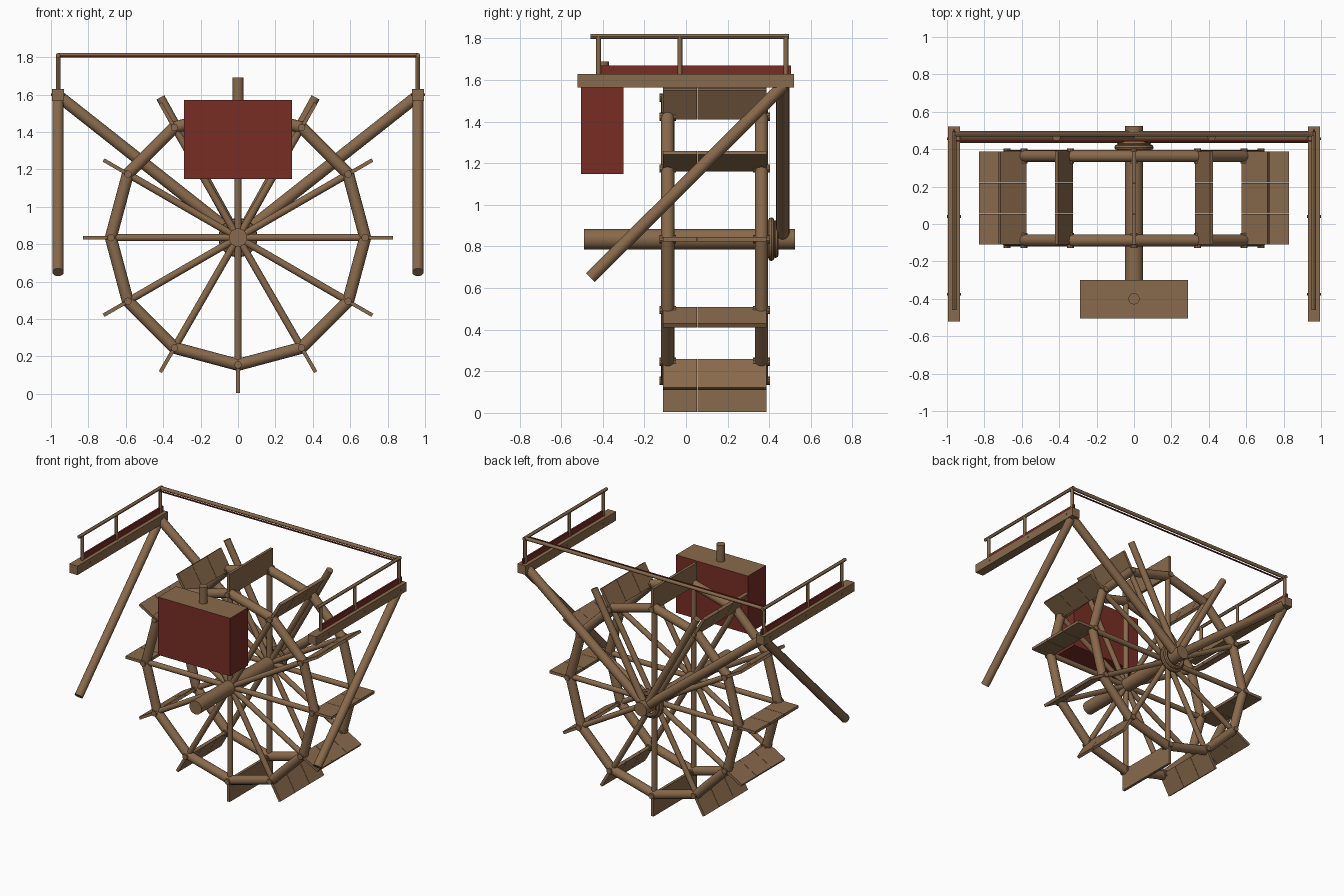
import bpy
from math import sin, cos, pi
from mathutils import Vector, Matrix

old = bpy.data.objects.get("Cube")
if old:
    bpy.data.objects.remove(old, do_unlink=True)


def material(name, rgb):
    m = bpy.data.materials.new(name)
    m.use_nodes = True
    m.diffuse_color = (*rgb, 1)
    m.node_tree.nodes["Principled BSDF"].inputs["Base Color"].default_value = (*rgb, 1)
    return m


WOOD = material("brown wood", (0.25, 0.143, 0.072))
RED = material("dark red paint", (0.19, 0.027, 0.018))


def box(name, lo, hi, mat=WOOD):
    lo, hi = Vector(lo), Vector(hi)
    bpy.ops.mesh.primitive_cube_add(size=1, location=(lo + hi) / 2)
    ob = bpy.context.object
    ob.name = name
    ob.scale = hi - lo
    bpy.ops.object.transform_apply(location=False, rotation=False, scale=True)
    ob.data.materials.append(mat)
    return ob


def rod(name, a, b, radius, sides=16):
    a, b = Vector(a), Vector(b)
    bpy.ops.mesh.primitive_cylinder_add(vertices=sides, radius=radius, depth=(b - a).length)
    ob = bpy.context.object
    ob.name = name
    ob.matrix_world = Matrix.Translation((a + b) / 2) @ \
        (b - a).to_track_quat('Z', 'Y').to_matrix().to_4x4()
    bpy.ops.object.shade_smooth_by_angle()
    ob.data.materials.append(WOOD)
    return ob


HUB = 0.835          # axle height
RING = 0.68          # rim radius
STEPS = 12


def polar(r, i, y):
    a = 2 * pi * i / STEPS
    return Vector((r * cos(a), y, HUB + r * sin(a)))


# Wheel: axle, two rims with spokes and joint pegs
rod("axle", (0, -0.49, HUB), (0, 0.525, HUB), 0.049, 24)
for side, y in (("front", -0.088), ("back", 0.363)):
    for i in range(STEPS):
        rod(side + "_rim_beam", polar(RING, i, y), polar(RING, i + 1, y), 0.032)
        rod(side + "_spoke", polar(0.03, i, y), polar(RING, i, y), 0.019)
        p = polar(RING, i, y)
        rod(side + "_joint_peg", p - Vector((0, 0.04, 0)), p + Vector((0, 0.04, 0)), 0.02, 10)

# Paddles: three planks each, standing radially
PLANKS = ((-0.11, 0.053), (0.055, 0.22), (0.222, 0.388))
for i in range(STEPS):
    for y0, y1 in PLANKS:
        plank = box("paddle_plank", (0.67, y0, -0.01), (0.83, y1, 0.01))
        turn = Matrix.Rotation(-2 * pi * i / STEPS, 4, 'Y')
        plank.matrix_world = Matrix.Translation((0, 0, HUB)) @ turn @ plank.matrix_world

# Rope collar on the axle behind the wheel
for y, r in ((0.41, 0.09), (0.43, 0.075)):
    bpy.ops.mesh.primitive_torus_add(major_radius=r, minor_radius=0.015, major_segments=24,
                                     minor_segments=8, location=(0, y, HUB),
                                     rotation=(pi / 2, 0, 0))
    collar = bpy.context.object
    collar.name = "axle_collar"
    collar.data.materials.append(WOOD)
    bpy.ops.object.shade_smooth_by_angle()

# Supports and railings on both sides
for s in (-1, 1):
    x = s * 0.962
    rod("back_support", (0, 0.465, HUB), (s * 0.95, 0.465, 1.585), 0.032)
    rod("back_strut", (0, 0.465, HUB), (s * 0.415, 0.465, 1.585), 0.024)
    rod("diagonal_brace", (x, -0.46, 0.65), (x, 0.47, 1.575), 0.03)
    box("side_beam", (x - 0.033, -0.522, 1.565), (x + 0.033, 0.52, 1.63))
    box("side_board", (x - 0.006, -0.43, 1.63), (x + 0.006, 0.505, 1.67), RED)
    rod("handrail", (x, -0.46, 1.81), (x, 0.495, 1.81), 0.012, 12)
    for y in (-0.42, -0.03, 0.48):
        rod("rail_post", (x, y, 1.62), (x, y, 1.81), 0.012, 12)
    for y in (-0.375, 0.04, 0.455):
        rod("beam_peg", (x - 0.037, y, 1.6), (x + 0.037, y, 1.6), 0.007, 8)

# Cross handrail with its painted strip
rod("cross_handrail", (-0.962, 0.48, 1.81), (0.962, 0.48, 1.81), 0.013, 12)
box("cross_strip", (-0.95, 0.44, 1.802), (0.95, 0.449, 1.81), RED)

# Tank with wooden top and spout
tank = box("tank", (-0.29, -0.505, 1.148), (0.29, -0.3, 1.57), RED)
tank.data.materials.append(WOOD)
for f in tank.data.polygons:
    if f.normal.z > 0.5:
        f.material_index = 1
rod("tank_spout", (0, -0.4, 1.55), (0, -0.4, 1.69), 0.03)
